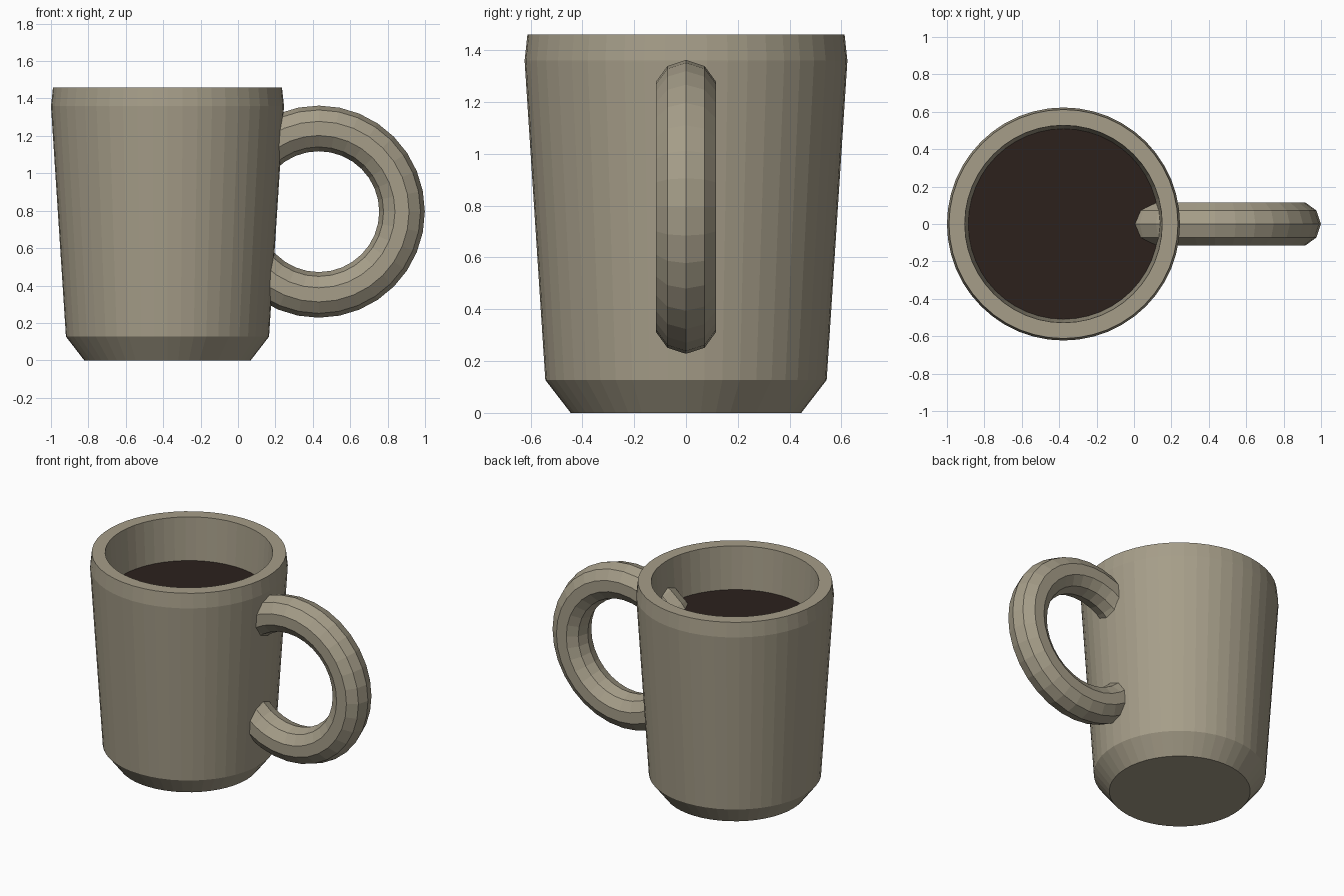
import bpy, bmesh
from math import pi
from mathutils import Vector

if "Cube" in bpy.data.objects:
    bpy.data.objects.remove(bpy.data.objects["Cube"])

SIDES = 48
CX = -0.377          # axis of the cup
COFFEE_Z = 1.165


def material(name, rgb):
    m = bpy.data.materials.new(name)
    m.diffuse_color = (*rgb, 1)
    m.use_nodes = True
    m.node_tree.nodes["Principled BSDF"].inputs["Base Color"].default_value = m.diffuse_color
    return m


def lathe(name, profile, mat):
    """Spin an (r, z) profile round the cup axis."""
    bm = bmesh.new()
    verts = [bm.verts.new((r, 0, z)) for r, z in profile]
    edges = [bm.edges.new(p) for p in zip(verts, verts[1:])]
    bmesh.ops.spin(bm, geom=verts + edges, cent=Vector(), axis=(0, 0, 1),
                   angle=2 * pi, steps=SIDES, use_merge=True)
    bmesh.ops.remove_doubles(bm, verts=bm.verts, dist=1e-4)
    # flat caps on any open ring
    bmesh.ops.holes_fill(bm, edges=[e for e in bm.edges if e.is_boundary], sides=0)
    bmesh.ops.recalc_face_normals(bm, faces=bm.faces)
    mesh = bpy.data.meshes.new(name)
    bm.to_mesh(mesh)
    bm.free()
    mesh.materials.append(mat)
    obj = bpy.data.objects.new(name, mesh)
    obj.location.x = CX
    bpy.context.collection.objects.link(obj)
    return obj


ceramic = material("ceramic", (0.38, 0.34, 0.25))
coffee_mat = material("coffee", (0.025, 0.015, 0.012))

# Cup: chamfered foot, tapered wall, slim rim bevel, hollow inside
lathe("cup", [(0.445, 0), (0.543, 0.127), (0.623, 1.36), (0.612, 1.46),
              (0.528, 1.46), (0.445, 0.13)], ceramic)

# Coffee surface, filling the cup to just below the rim
lathe("coffee", [(0.447, 0.16), (0.511, COFFEE_Z)], coffee_mat)

# Handle: full ring whose inner side sinks into the cup
bpy.ops.mesh.primitive_torus_add(
    major_segments=32, minor_segments=10, major_radius=0.445, minor_radius=0.122,
    location=(0.432, 0, 0.795), rotation=(pi / 2, 0, 0))
handle = bpy.context.object
handle.name = "handle"
handle.data.materials.append(ceramic)
for p in handle.data.polygons:
    p.use_smooth = False
